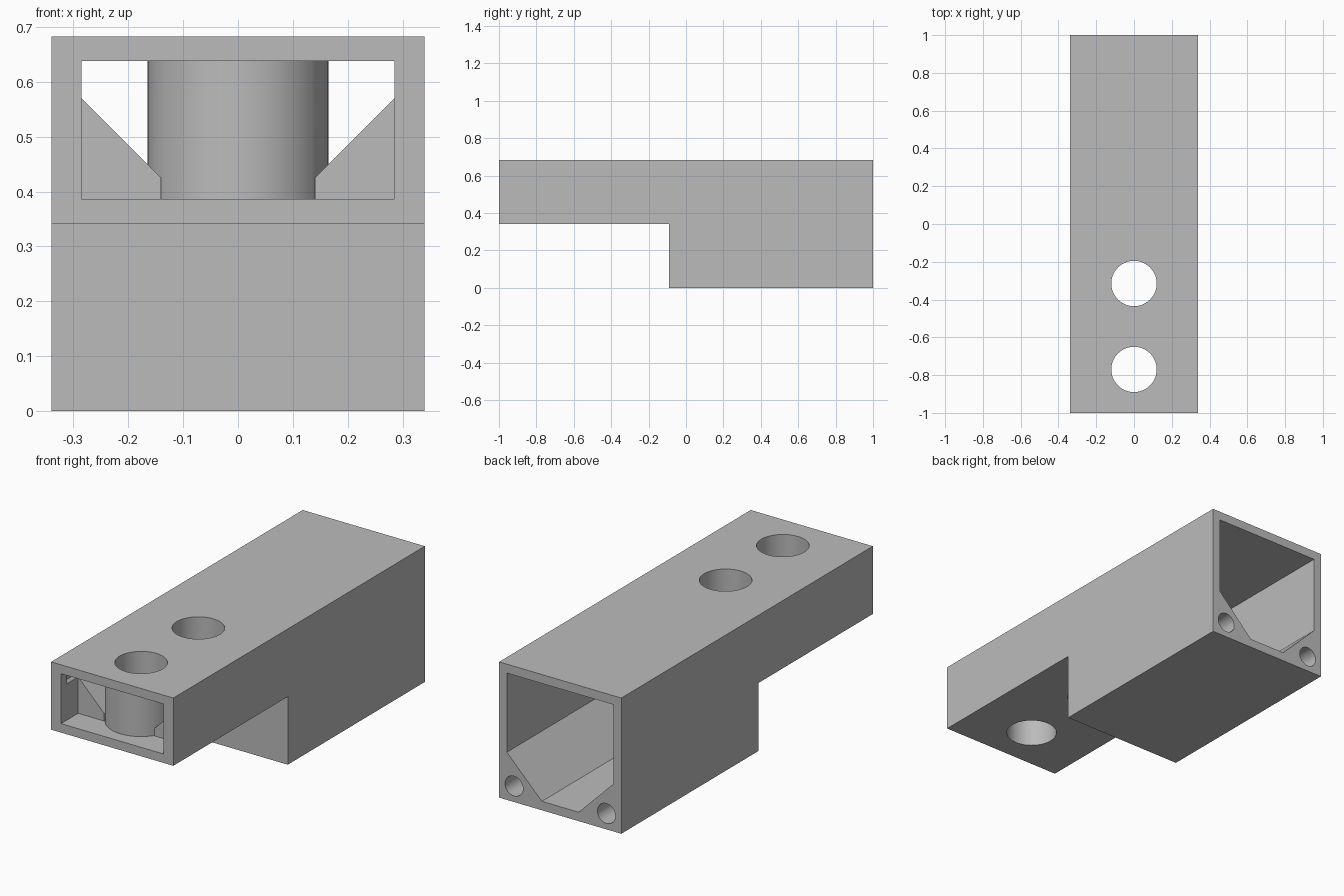
import bpy, bmesh, math

if "Cube" in bpy.data.objects:
    bpy.data.objects.remove(bpy.data.objects["Cube"])

grey = bpy.data.materials.new("plain_grey")
grey.use_nodes = True
COLOUR = (0.5, 0.5, 0.5, 1)
grey.diffuse_color = COLOUR
grey.node_tree.nodes["Principled BSDF"].inputs["Base Color"].default_value = COLOUR


def prism(name, points, to_3d, start, end):
    """Extrude a flat profile; to_3d places a profile point at a given depth."""
    bm = bmesh.new()
    rings = [[bm.verts.new(to_3d(a, b, d)) for a, b in points] for d in (start, end)]
    n = len(points)
    for ring in rings:
        bm.faces.new(ring)
    for i in range(n):
        j = (i + 1) % n
        bm.faces.new((rings[0][i], rings[0][j], rings[1][j], rings[1][i]))
    bmesh.ops.recalc_face_normals(bm, faces=bm.faces)
    mesh = bpy.data.meshes.new(name)
    bm.to_mesh(mesh)
    bm.free()
    mesh.materials.append(grey)
    obj = bpy.data.objects.new(name, mesh)
    bpy.context.collection.objects.link(obj)
    return obj


def along_x(a, b, d): return (d, a, b)
def along_y(a, b, d): return (a, d, b)
def along_z(a, b, d): return (a, b, d)


def circle(cx, cy, r, n=64):
    return [(cx + r * math.cos(2 * math.pi * i / n),
             cy + r * math.sin(2 * math.pi * i / n)) for i in range(n)]


def rect(half, low, high):
    return [(-half, low), (half, low), (half, high), (-half, high)]


def combine(target, tool, operation):
    """Apply a boolean and discard the tool."""
    mod = target.modifiers.new("combine", "BOOLEAN")
    mod.operation, mod.solver, mod.object = operation, "EXACT", tool
    bpy.context.view_layer.update()
    graph = bpy.context.evaluated_depsgraph_get()
    mesh = bpy.data.meshes.new_from_object(target.evaluated_get(graph))
    target.modifiers.clear()
    target.data = mesh
    bpy.data.objects.remove(tool)


STEP_Z, TOP, CEILING, FLOOR = 0.342, 0.683, 0.638, 0.387
STEP_Y, WALL, INNER = -0.09, 0.045, 0.297
TUBES_Y = (-0.77, -0.315)


def cavity_profile(floor):
    """Box section with both lower corners filled at 45 degrees."""
    return [(-0.102, floor), (0.102, floor), (INNER, floor + 0.195),
            (INNER, CEILING), (-INNER, CEILING), (-INNER, floor + 0.195)]


# Stepped outer shell
body = prism("stepped_housing",
             [(-1, STEP_Z), (STEP_Y, STEP_Z), (STEP_Y, 0), (1, 0), (1, TOP), (-1, TOP)],
             along_x, -0.34, 0.34)

# Rear compartment, front compartment, floor channel and front socket
for profile, start, end in (
        (cavity_profile(WALL), STEP_Y + WALL, 1.05),
        (cavity_profile(FLOOR), WALL - 1, 0.05),
        (rect(0.14, FLOOR, 0.5), -0.9, 0.05),
        (rect(0.285, FLOOR, CEILING), -1.05, -0.864)):
    combine(body, prism("cutter", profile, along_y, start, end), "DIFFERENCE")

# Vertical tubes joining floor and ceiling, then bored through
for y in TUBES_Y:
    combine(body, prism("tube", circle(0, y, 0.165), along_z, 0.36, 0.66), "UNION")
for y in TUBES_Y:
    combine(body, prism("bore", circle(0, y, 0.12), along_z, 0.2, 0.8), "DIFFERENCE")

# Screw holes in the rear corner fillets
for side in (-1, 1):
    combine(body, prism("screw_hole", circle(side * 0.257, 0.08, 0.05, 32),
                        along_y, 0.6, 1.05), "DIFFERENCE")

bpy.ops.object.select_all(action="DESELECT")
body.select_set(True)
bpy.context.view_layer.objects.active = body
bpy.ops.object.shade_smooth_by_angle(angle=math.radians(30))
